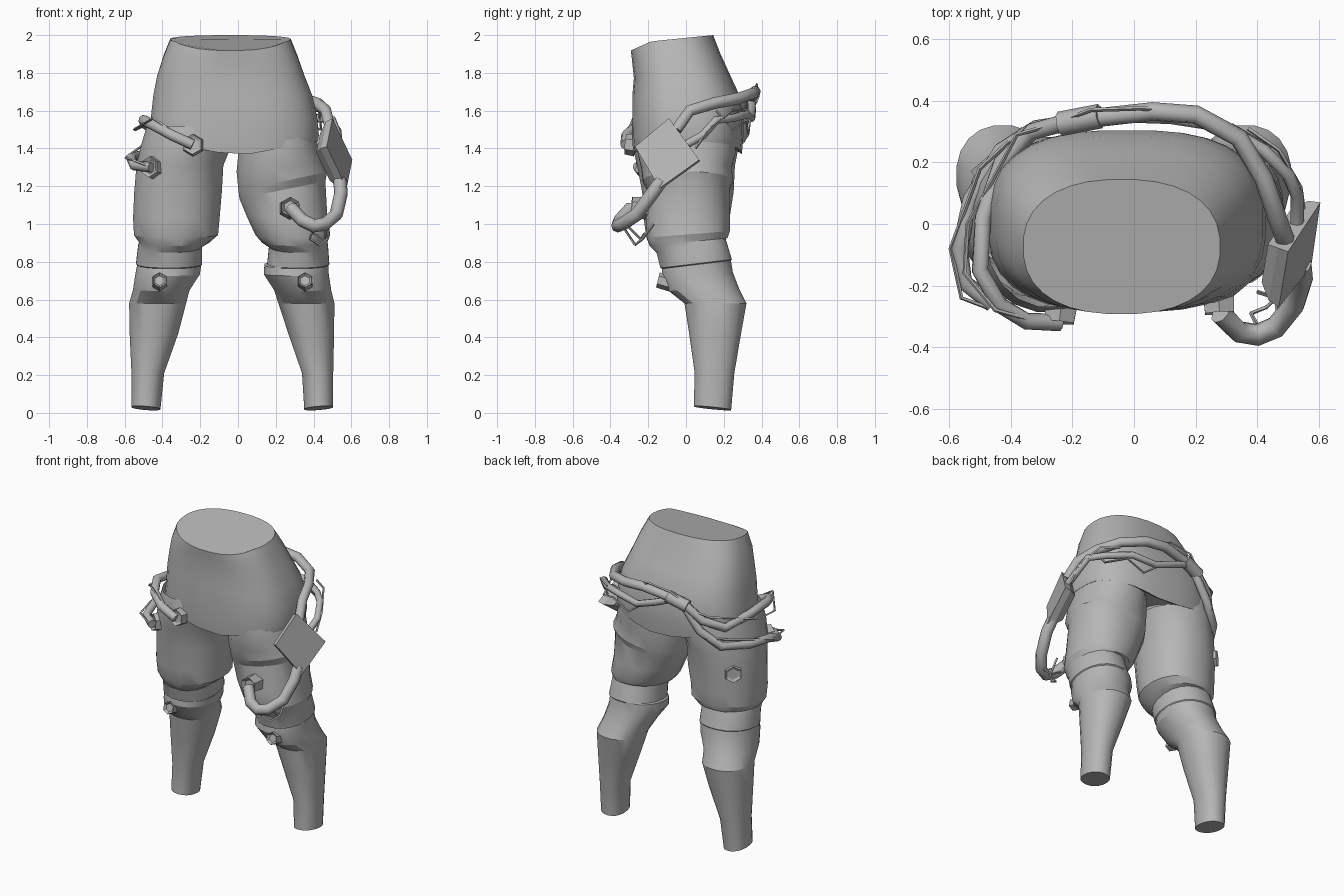
import bpy, bmesh, math
from mathutils import Vector

grey = bpy.data.materials.new("plain grey")
grey.diffuse_color = (0.47, 0.47, 0.47, 1)


def finish(ob, angle=30):
    ob.data.materials.clear()
    ob.data.materials.append(grey)
    bpy.ops.object.select_all(action='DESELECT')
    ob.select_set(True)
    bpy.context.view_layer.objects.active = ob
    if angle:
        bpy.ops.object.shade_smooth_by_angle(angle=math.radians(angle))
    return ob


def mesh_object(name, bm, angle=30):
    bmesh.ops.recalc_face_normals(bm, faces=bm.faces)
    me = bpy.data.meshes.new(name)
    bm.to_mesh(me)
    bm.free()
    ob = bpy.data.objects.new(name, me)
    bpy.context.collection.objects.link(ob)
    return finish(ob, angle)


def loft(name, rings, power, seg=20, rim=False):
    """Rings are (z, x0, x1, y0, y1, slope along y, optional slope along x)."""
    bm = bmesh.new()
    loops = []
    for i, (z, x0, x1, y0, y1, slope, *lean) in enumerate(rings):
        loop = []
        p = 2.35 if rim and i == 0 else power
        for k in range(seg):
            a = 2 * math.pi * (k + 0.5) / seg
            c, s = math.cos(a), math.sin(a)
            dx = math.copysign(abs(c) ** (2 / p), c) * (x1 - x0) / 2
            dy = math.copysign(abs(s) ** (2 / p), s) * (y1 - y0) / 2
            x = (x0 + x1) / 2 + dx
            dz = slope * dy + (lean[0] * dx if lean else 0)
            if rim and i == 0:      # waist dips at the front
                dz -= 0.35 * max(0, -dy - 0.11)
            if rim and i >= len(rings) - 2:     # hem rises to the sides
                dz += 0.18 * abs(x)
            loop.append(bm.verts.new((x, (y0 + y1) / 2 + dy, z + dz)))
        loops.append(loop)
    for a, b in zip(loops, loops[1:]):
        for k in range(seg):
            n = (k + 1) % seg
            bm.faces.new((a[k], a[n], b[n], b[k]))
    if rim:
        bm.faces.new(loops[0])
    bm.faces.new(loops[-1])
    return mesh_object(name, bm, 30 if rim else 22)


def tube(name, points, radius, sides=1):
    cu = bpy.data.curves.new(name, 'CURVE')
    cu.dimensions = '3D'
    cu.bevel_depth = radius
    cu.bevel_resolution = sides
    cu.use_fill_caps = True
    sp = cu.splines.new('POLY')
    sp.points.add(len(points) - 1)
    for p, co in zip(sp.points, points):
        p.co = (*co, 1)
    ob = bpy.data.objects.new(name, cu)
    bpy.context.collection.objects.link(ob)
    bpy.ops.object.select_all(action='DESELECT')
    ob.select_set(True)
    bpy.context.view_layer.objects.active = ob
    bpy.ops.object.convert(target='MESH')
    return finish(bpy.context.object, 50)


def hex_bolt(name, center, direction, radius, depth):
    """Six-sided nut with a recessed face."""
    bm = bmesh.new()
    bmesh.ops.create_cone(bm, cap_ends=True, segments=6, radius1=radius,
                          radius2=radius * 0.9, depth=depth)
    top = max(bm.faces, key=lambda f: f.calc_center_median().z)
    bmesh.ops.inset_individual(bm, faces=[top], thickness=radius * 0.3, depth=-depth * 0.2)
    spin = Vector(direction).to_track_quat('Z', 'Y').to_matrix()
    bmesh.ops.rotate(bm, verts=bm.verts, matrix=spin)
    bmesh.ops.translate(bm, verts=bm.verts, vec=center)
    return mesh_object(name, bm, 0)


# Hips, with a dipping waist rim and a slanted hem
loft("hips", [
    (1.978, -0.36, 0.28, -0.293, 0.145, 0.1),
    (1.89, -0.395, 0.315, -0.287, 0.18, 0.08),
    (1.78, -0.43, 0.355, -0.277, 0.235, 0.03),
    (1.68, -0.45, 0.395, -0.285, 0.285, 0),
    (1.57, -0.462, 0.42, -0.285, 0.305, 0),
    (1.47, -0.475, 0.43, -0.287, 0.305, 0),
    (1.36, -0.47, 0.425, -0.28, 0.297, 0),
    (1.38, -0.44, 0.40, -0.25, 0.265, 0),
], power=2.7, seg=32, rim=True)

# Left leg: baggy cloth with a crisp hem, knee band, then shin
loft("left_leg", [
    (1.52, -0.485, -0.06, -0.27, 0.27, 0),
    (1.42, -0.515, -0.03, -0.288, 0.285, 0),
    (1.31, -0.54, -0.075, -0.262, 0.262, 0),
    (1.17, -0.552, -0.083, -0.235, 0.255, 0),
    (1.03, -0.558, -0.095, -0.225, 0.235, 0.05),
    (0.945, -0.553, -0.103, -0.212, 0.235, 0.08),
    (0.905, -0.525, -0.15, -0.195, 0.222, 0.1),
    (0.885, -0.53, -0.188, -0.158, 0.212, 0.2),
    (0.79, -0.542, -0.188, -0.138, 0.245, 0.12),
    (0.785, -0.535, -0.193, -0.128, 0.24, 0.12),
    (0.735, -0.545, -0.20, -0.132, 0.25, 0.05),
    (0.65, -0.558, -0.255, -0.095, 0.285, 0.02),
    (0.58, -0.578, -0.273, -0.01, 0.322, 0),
    (0.42, -0.575, -0.315, 0.015, 0.293, 0),
    (0.21, -0.565, -0.39, 0.045, 0.257, 0),
    (0.025, -0.565, -0.41, 0.04, 0.24, -0.1, -0.08),
], power=2.2)

# Right leg, with a slanted fold across the thigh
loft("right_leg", [
    (1.48, 0.02, 0.41, -0.25, 0.26, 0),
    (1.38, 0.0, 0.435, -0.26, 0.265, 0),
    (1.30, -0.01, 0.455, -0.24, 0.245, 0, 0.1),
    (1.225, 0.0, 0.475, -0.23, 0.25, 0, 0.22),
    (1.18, 0.005, 0.465, -0.205, 0.232, 0, 0.2),
    (1.04, 0.045, 0.475, -0.215, 0.235, 0.05),
    (0.945, 0.09, 0.49, -0.21, 0.235, 0.08),
    (0.905, 0.125, 0.475, -0.195, 0.222, 0.1),
    (0.885, 0.163, 0.478, -0.158, 0.212, 0.2),
    (0.79, 0.153, 0.485, -0.138, 0.245, 0.12),
    (0.785, 0.138, 0.48, -0.128, 0.24, 0.12),
    (0.735, 0.135, 0.482, -0.132, 0.25, 0.05),
    (0.65, 0.19, 0.495, -0.095, 0.285, 0.02),
    (0.58, 0.212, 0.512, -0.01, 0.322, 0),
    (0.42, 0.265, 0.51, 0.015, 0.293, 0),
    (0.21, 0.338, 0.505, 0.045, 0.257, 0),
    (0.025, 0.35, 0.505, 0.04, 0.24, -0.1, 0.08),
], power=2.2)

# Hex bolts and hose sockets
for name, pos, way, r, d in [
    ("left_shin_bolt", (-0.415, -0.115, 0.695), (0, -1, 0.25), 0.045, 0.07),
    ("right_shin_bolt", (0.355, -0.115, 0.695), (0, -1, 0.25), 0.045, 0.07),
    ("hip_socket", (-0.24, -0.295, 1.42), (-0.1, -1, 0.1), 0.06, 0.05),
    ("side_socket", (-0.455, -0.215, 1.30), (-0.6, -1, 0.1), 0.062, 0.06),
    ("thigh_socket", (0.275, -0.24, 1.085), (0.05, -1, 0.1), 0.06, 0.10),
    ("rear_thigh_bolt", (-0.48, 0.185, 1.19), (-0.65, 0.75, 0), 0.06, 0.045),
]:
    hex_bolt(name, pos, way, r, d)

# Flat canister tilted on the right hip, tapering towards the body
face = [Vector(p) for p in ((0.47, -0.27, 1.41), (0.50, -0.09, 1.56),
                            (0.605, 0.07, 1.34), (0.575, -0.14, 1.19))]
normal = (face[1] - face[0]).cross(face[3] - face[0]).normalized()
if normal.x > 0:
    normal = -normal
bm = bmesh.new()
mid = sum(face, Vector()) / 4
layers = [[bm.verts.new(mid + (p - mid) * s + normal * d) for p in face]
          for s, d in ((1, 0), (0.95, 0.04), (0.68, 0.085))]
bm.faces.new(layers[0])
bm.faces.new(layers[-1])
for a, b in zip(layers, layers[1:]):
    for k in range(4):
        n = (k + 1) % 4
        bm.faces.new((a[k], a[n], b[n], b[k]))
mesh_object("hip_canister", bm, 0)

# Large hoses
tube("belt_hose", [(0.49, -0.05, 1.50), (0.465, 0.02, 1.60), (0.42, 0.15, 1.64),
                   (0.34, 0.28, 1.665), (0.20, 0.355, 1.69), (0.06, 0.365, 1.70),
                   (-0.12, 0.345, 1.67)], 0.031, 2)
tube("thigh_hose", [(0.54, -0.13, 1.23), (0.545, -0.18, 1.16), (0.52, -0.26, 1.05),
                    (0.46, -0.335, 1.0), (0.40, -0.36, 0.99), (0.34, -0.35, 1.02),
                    (0.28, -0.29, 1.085)], 0.036, 2)
tube("hose_joint", [(-0.11, 0.35, 1.675), (-0.24, 0.325, 1.63)], 0.04, 2)
tube("upper_left_hose", [(-0.22, 0.33, 1.64), (-0.33, 0.30, 1.55), (-0.43, 0.20, 1.49),
                         (-0.49, 0.02, 1.53), (-0.50, -0.15, 1.55), (-0.44, -0.26, 1.52),
                         (-0.35, -0.315, 1.47), (-0.24, -0.32, 1.42)], 0.028, 2)
tube("lower_left_hose", [(-0.22, 0.325, 1.62), (-0.32, 0.31, 1.48), (-0.43, 0.24, 1.38),
                         (-0.53, 0.08, 1.36), (-0.565, -0.08, 1.35), (-0.55, -0.19, 1.31),
                         (-0.46, -0.26, 1.30)], 0.027, 2)
tube("rear_hose", [(0.53, 0.0, 1.42), (0.53, 0.09, 1.47), (0.50, 0.16, 1.55),
                   (0.42, 0.24, 1.56), (0.28, 0.32, 1.58), (0.12, 0.345, 1.56),
                   (-0.02, 0.35, 1.61), (-0.14, 0.345, 1.66)], 0.022, 2)

# Thin loose wires
wires = [
    [(0.40, -0.33, 0.98), (0.38, -0.29, 0.92), (0.43, -0.27, 0.89), (0.47, -0.23, 0.92),
     (0.47, -0.17, 1.0)],
    [(0.47, -0.32, 1.0), (0.46, -0.24, 0.92), (0.40, -0.22, 0.95)],
    [(0.55, 0.05, 1.40), (0.54, 0.12, 1.50), (0.47, 0.24, 1.60), (0.37, 0.31, 1.60)],
    [(0.43, 0.16, 1.60), (0.44, 0.25, 1.50), (0.32, 0.32, 1.54), (0.20, 0.33, 1.48),
     (0.08, 0.34, 1.57)],
    [(0.12, 0.37, 1.69), (0.02, 0.375, 1.74), (-0.14, 0.37, 1.72), (-0.22, 0.34, 1.66)],
    [(-0.24, 0.33, 1.62), (-0.38, 0.29, 1.58), (-0.46, 0.14, 1.54), (-0.54, 0.0, 1.50),
     (-0.55, -0.16, 1.50), (-0.45, -0.28, 1.56), (-0.27, -0.33, 1.44)],
    [(-0.36, 0.31, 1.44), (-0.50, 0.18, 1.42), (-0.595, -0.08, 1.35), (-0.56, -0.24, 1.34),
     (-0.48, -0.27, 1.31)],
]
for i, path in enumerate(wires):
    tube("thin_wire_%d" % (i + 1), path, 0.007, 0)
